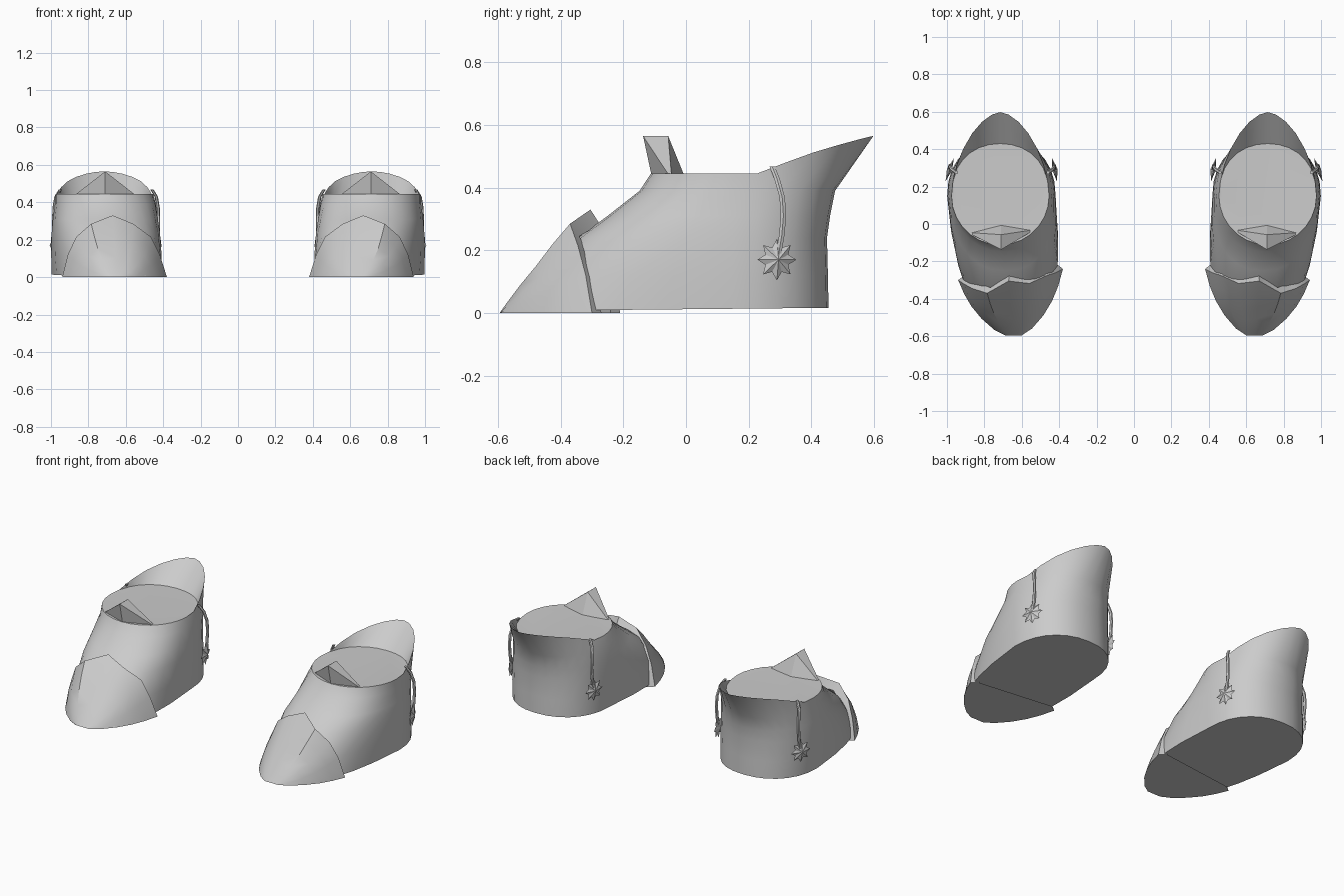
import bpy, bmesh
from math import sin, cos, pi, radians
from mathutils import Vector

if "Cube" in bpy.data.objects:
    bpy.data.objects.remove(bpy.data.objects["Cube"])


def finish(bm, name, angle=35):
    """Turn a bmesh of one boot part into a mirrored, angle-smoothed pair."""
    bmesh.ops.recalc_face_normals(bm, faces=bm.faces)
    me = bpy.data.meshes.new(name)
    bm.to_mesh(me)
    bm.free()
    ob = bpy.data.objects.new(name, me)
    bpy.context.collection.objects.link(ob)
    mod = ob.modifiers.new("pair", 'MIRROR')
    mod.use_mirror_merge = False
    bpy.ops.object.select_all(action='DESELECT')
    ob.select_set(True)
    bpy.context.view_layer.objects.active = ob
    if angle:
        bpy.ops.object.shade_smooth_by_angle(angle=radians(angle))
    return ob


def loft(bm, rows, closed=True):
    """Skin quads between successive point rows; returns the vertex rows."""
    vr = [[bm.verts.new(p) for p in r] for r in rows]
    n = len(vr[0])
    for a, b in zip(vr, vr[1:]):
        for i in range(n if closed else n - 1):
            j = (i + 1) % n
            bm.faces.new((a[i], a[j], b[j], b[i]))
    return vr


def egg(cx, hw, yc, front, back, ef, eb, zf, toe_in=0.0, n=28):
    """Horizontal egg-shaped ring with separate front and back roundness."""
    pts = []
    for i in range(n):
        c, s = cos(2 * pi * i / n), sin(2 * pi * i / n)
        e = ef if s < 0 else eb
        u = abs(c) ** (2 / e) * (1 if c > 0 else -1)
        t = abs(s) ** (2 / e)
        y = yc + t * (back - yc) if s > 0 else yc - t * (yc - front)
        x = cx + hw * u - (toe_in * t if s < 0 else 0)
        pts.append((x, y, zf(y)))
    return pts


# Boot body: rings from sole to flared rim, then down inside to the flat top
def rim_z(y):
    return .445 + .12 * min(1, max(0, (y - .26) / .335)) ** .7


rings = [egg(.708, .288, .15, -.555, .455, 2.6, 2.2, lambda y: .006 + .01 * (y + .6), .065)]
for z, hw, front, back, e, toe in ((.12, .29, -.455, .453, 2.6, .05),
                                   (.24, .287, -.345, .45, 2.5, .035),
                                   (.31, .281, -.25, .46, 2.3, .02),
                                   (.39, .27, -.148, .476, 2.1, .01)):
    rings.append(egg(.709, hw, .15, front, back, e, 2.2, lambda y, z=z: z, toe))
rings.append(egg(.715, .261, .15, -.112, .598, 2, 1.7, rim_z))
rings.append(egg(.715, .254, .19, -.03, .43, 2, 2.1, lambda y: .443))
bm = bmesh.new()
vr = loft(bm, rings)
bm.faces.new(vr[0])
bm.faces.new(vr[-1])
finish(bm, "boot_body")

# Toe cap: zigzag rear rim swept forward and down to the toe
rim = [(.38, -.24, 0), (.418, -.26, .12), (.465, -.275, .215), (.56, -.318, .285),
       (.67, -.305, .33), (.785, -.37, .285), (.865, -.345, .215), (.91, -.32, .12), (.94, -.30, 0)]
rows = []
for s, w, h in ((0, .16, 0), (.1, .36, .11), (.3, .59, .32), (.52, .77, .53), (.75, .9, .77), (1, 1, 1)):
    mid = .645 + .015 * s
    rows.append([(mid + (x - .66) * w, -.595 + (y + .595) * s, z * h) for x, y, z in rim])
rows.append([(.66 + (x - .66) * .86, y + .03, z * .86) for x, y, z in rim])
bm = bmesh.new()
vr = loft(bm, rows, closed=False)
for a, b in zip(vr, vr[1:]):
    bm.faces.new((a[0], b[0], b[-1], a[-1]))
bmesh.ops.remove_doubles(bm, verts=bm.verts, dist=.0005)
finish(bm, "toe_cap", 28)

# Folded tongue standing at the front of the opening
bm = bmesh.new()
L, R, F, B, D, E = [bm.verts.new(p) for p in (
    (.53, -.03, .425), (.89, -.045, .425), (.71, -.137, .565),
    (.71, -.057, .565), (.71, -.108, .43), (.71, -.002, .43))]
for f in ((L, F, B), (R, B, F), (L, B, E), (R, E, B), (L, D, F), (R, F, D), (L, E, D), (R, D, E)):
    bm.faces.new(f)
finish(bm, "tongue", 0)


# Hanging cords and eight-pointed stars on both sides of each boot
def place(p, side):
    x = .985 + p[0] if side > 0 else .425 - p[0]
    return Vector((x, p[1], p[2]))


path = [(-.035, .275, .468), (-.012, .29, .43), (-.002, .307, .37),
        (0, .311, .31), (0, .306, .25), (0, .296, .19)]
for side, yaw, label in ((1, 20, "outer"), (-1, 12, "inner")):
    bm = bmesh.new()
    tube = [[place((p[0] + .009 * cos(k * pi / 3), p[1] + .01 * sin(k * pi / 3), p[2]), side)
             for k in range(6)] for p in path]
    vr = loft(bm, tube)
    bm.faces.new(vr[0])
    bm.faces.new(vr[-1])
    finish(bm, label + "_cord", 50)

    bm = bmesh.new()
    ca, sa = cos(radians(yaw)), sin(radians(yaw))

    def star_pt(u, v, w):
        return place((u * ca - v * sa, .29 + u * sa + v * ca, .17 + w), side)

    ring = []
    for k in range(16):
        r = .066 if k % 2 == 0 else .042
        ring.append(bm.verts.new(star_pt(0, r * sin(k * pi / 8), r * cos(k * pi / 8))))
    tips = [bm.verts.new(star_pt(d, 0, 0)) for d in (.016, -.012)]
    for k in range(16):
        for t in tips:
            bm.faces.new((ring[k], ring[(k + 1) % 16], t))
    finish(bm, label + "_star", 0)
